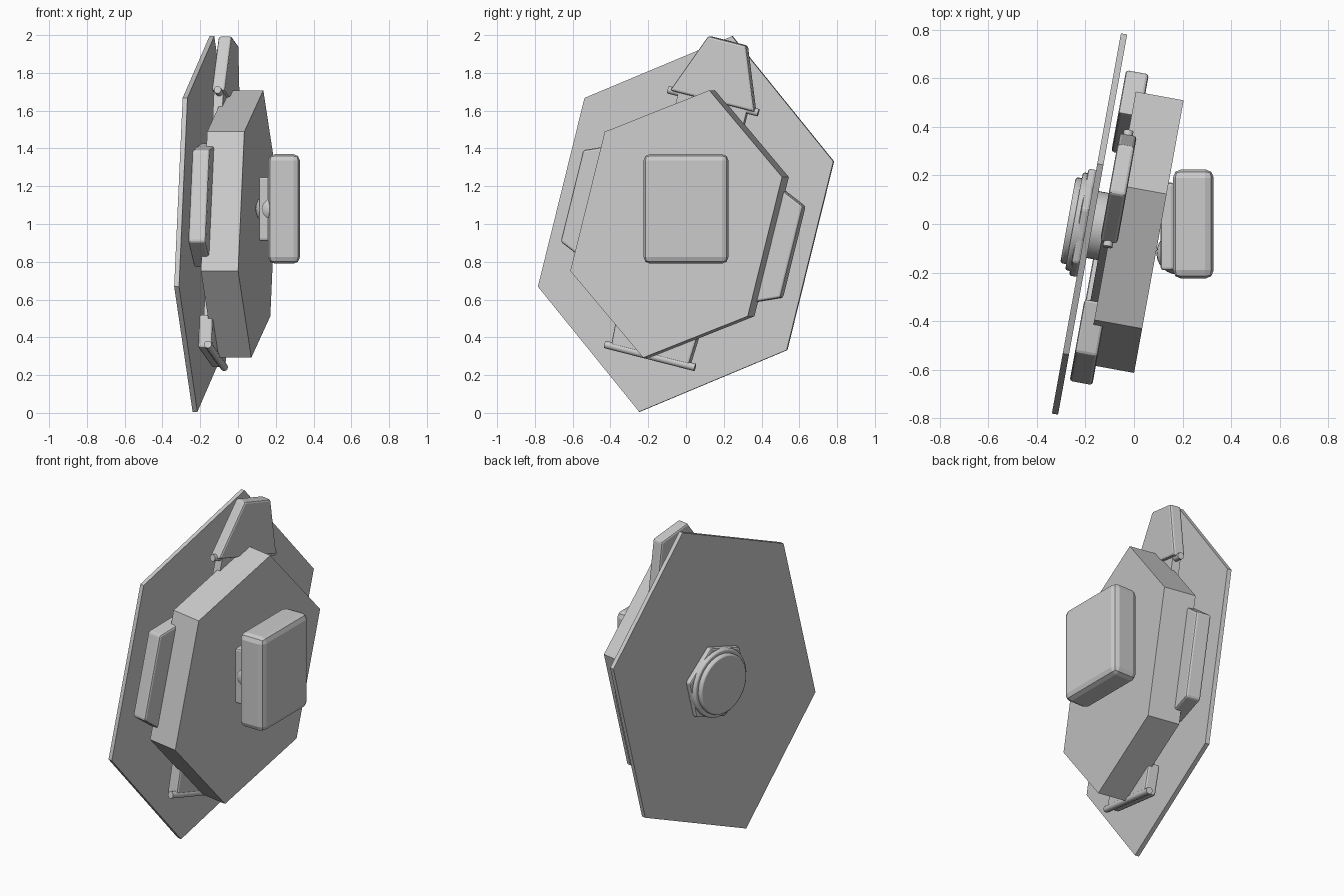
import bpy, bmesh, math
from mathutils import Matrix, Vector

if "Cube" in bpy.data.objects:
    bpy.data.objects.remove(bpy.data.objects["Cube"])

grey = bpy.data.materials.new("plain_grey")
colour = (0.6, 0.6, 0.6, 1)
grey.use_nodes = True
grey.diffuse_color = colour
grey.node_tree.nodes["Principled BSDF"].inputs["Base Color"].default_value = colour

# Tilted frame: across, along the long axis, outward from the plate
turn, lean = math.radians(10.3), math.radians(14.1)
frame = (Matrix.Translation((-0.183, 0, 1)) @ Matrix.Rotation(-turn, 4, 'Z')
         @ Matrix(((0, 0, 1, 0), (1, 0, 0, 0), (0, 1, 0, 0), (0, 0, 0, 1)))
         @ Matrix.Rotation(-lean, 4, 'Z'))


def finish(name, bm, matrix, bevel=0, segments=2, smooth=False):
    bmesh.ops.recalc_face_normals(bm, faces=bm.faces)
    mesh = bpy.data.meshes.new(name)
    bm.to_mesh(mesh)
    bm.free()
    mesh.materials.append(grey)
    obj = bpy.data.objects.new(name, mesh)
    bpy.context.collection.objects.link(obj)
    obj.matrix_world = matrix
    if bevel:
        mod = obj.modifiers.new("Bevel", 'BEVEL')
        mod.width, mod.segments = bevel, segments
    if smooth:
        bpy.ops.object.select_all(action='DESELECT')
        obj.select_set(True)
        bpy.context.view_layer.objects.active = obj
        bpy.ops.object.shade_smooth_by_angle(angle=math.radians(35))
    return obj


def prism(name, outline, low, high, bevel=0):
    bm = bmesh.new()
    face = bm.faces.new([bm.verts.new((x, y, low)) for x, y in outline])
    new = bmesh.ops.extrude_face_region(bm, geom=[face])["geom"]
    bmesh.ops.translate(bm, vec=(0, 0, high - low),
                        verts=[v for v in new if isinstance(v, bmesh.types.BMVert)])
    return finish(name, bm, frame @ Matrix.Identity(4), bevel)


def hexagon(width, shoulder, tip):
    half = [(0, -tip), (width, -shoulder), (width, shoulder)]
    return half + [(-x, -y) for x, y in half]


def mirrored(half):
    return half + [(-x, y) for x, y in reversed(half)]


def cylinder(name, radius, low, high, sides=32, bevel=0):
    bm = bmesh.new()
    bmesh.ops.create_cone(bm, cap_ends=True, segments=sides, radius1=radius,
                          radius2=radius, depth=high - low)
    place = frame @ Matrix.Translation((0, 0, (low + high) / 2))
    return finish(name, bm, place, bevel, smooth=sides > 12)


def box(name, low, high, bevel=0):
    low, high = Vector(low), Vector(high)
    bm = bmesh.new()
    bmesh.ops.create_cube(bm, size=1)
    bmesh.ops.scale(bm, vec=high - low, verts=bm.verts)
    return finish(name, bm, Matrix.Translation((low + high) / 2), bevel)


# Large backing plate and thick body
prism("back_plate", hexagon(0.69, 0.515, 1.025), -0.013, 0.013)
prism("body", hexagon(0.492, 0.38, 0.73), 0.09, 0.29)

# Side panels
for side, name in ((1, "back_side_panel"), (-1, "front_side_panel")):
    prism(name, [(side * x, y) for x, y in
                 ((0.4, -0.34), (0.61, -0.25), (0.61, 0.25), (0.4, 0.34))], 0.035, 0.13, 0.012)

# Top flap, bottom flap and the strap joining them
prism("top_flap", mirrored([(0.235, 0.67), (0.105, 1.0)]), 0.055, 0.127, 0.012)
prism("bottom_flap", mirrored([(0.215, -0.73), (0.225, -0.55)]), 0.04, 0.115, 0.012)
prism("strap", mirrored([(0.19, -0.68), (0.19, 0.72)]), 0.06, 0.11)

# Hinge rods at the flap edges
for name, along, out in (("top_hinge_rod", 0.67, 0.09), ("bottom_hinge_rod", -0.72, 0.1)):
    bm = bmesh.new()
    bmesh.ops.create_cone(bm, cap_ends=True, segments=12, radius1=0.02, radius2=0.02, depth=0.5)
    finish(name, bm, frame @ Matrix.Translation((0, along, out))
           @ Matrix.Rotation(math.pi / 2, 4, 'Y'), smooth=True)

# Central shaft with a nut and cap behind the plate
cylinder("shaft", 0.14, -0.03, 0.12)
cylinder("nut", 0.235, -0.045, -0.01, 6, 0.01)
cylinder("collar", 0.205, -0.065, -0.01, 32, 0.01)
cylinder("cap", 0.18, -0.09, -0.01, 32, 0.01)

# Mount, ball joint and outer block
box("mount_plate", (0.11, -0.19, 0.91), (0.165, 0.17, 1.25), 0.012)
bm = bmesh.new()
bmesh.ops.create_uvsphere(bm, u_segments=24, v_segments=12, radius=0.088)
finish("ball_joint", bm, Matrix.Translation((0.18, -0.12, 1.08)), smooth=True)
box("outer_block", (0.16, -0.225, 0.79), (0.328, 0.225, 1.37), 0.035)
